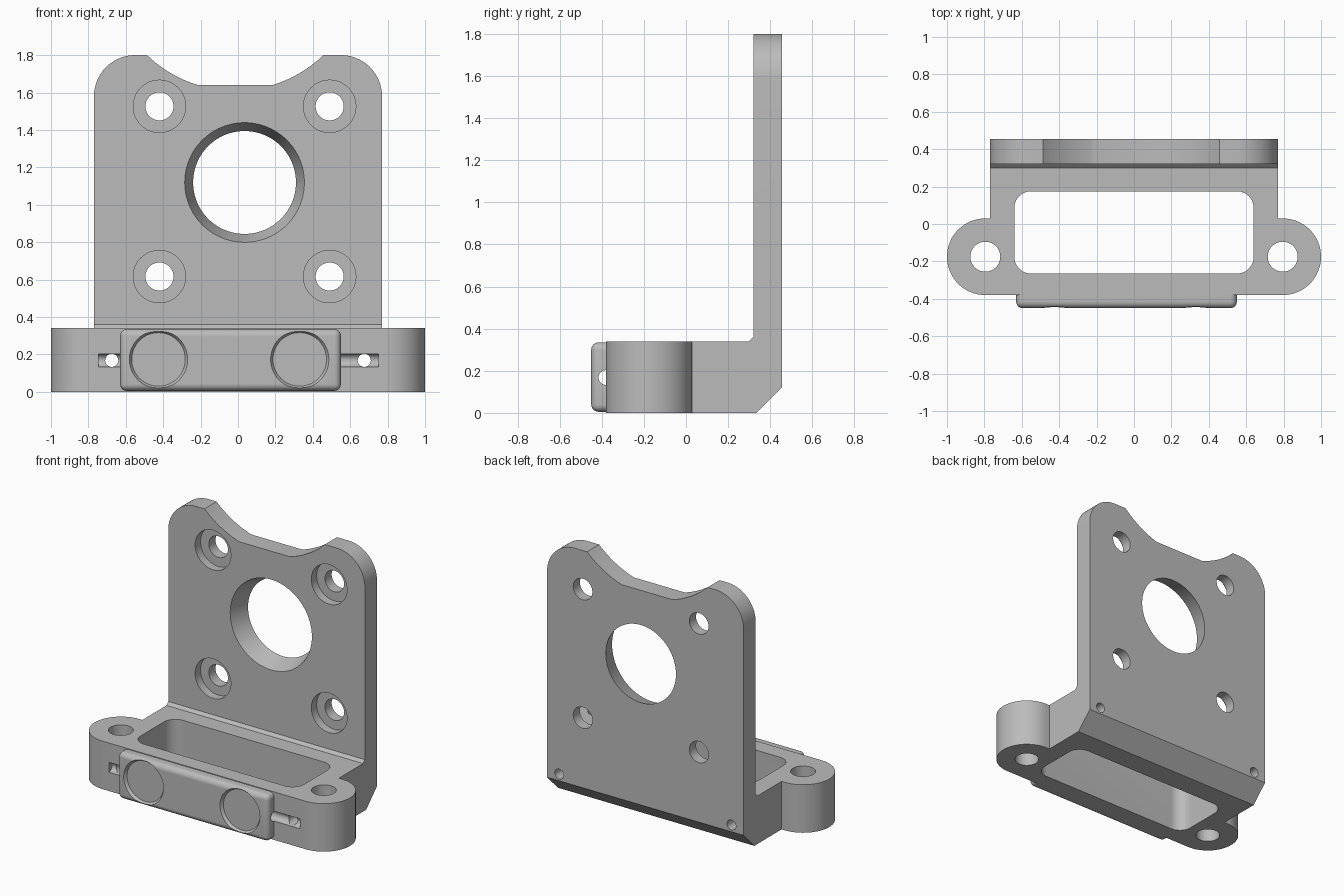
import bpy, bmesh, math
from mathutils import Matrix, Vector

if "Cube" in bpy.data.objects:
    bpy.data.objects.remove(bpy.data.objects["Cube"], do_unlink=True)

grey = bpy.data.materials.new("plain grey")
grey.use_nodes = True
colour = (0.5, 0.5, 0.5, 1)
grey.diffuse_color = colour
grey.node_tree.nodes["Principled BSDF"].inputs["Base Color"].default_value = colour


def finish(name, bm):
    bmesh.ops.recalc_face_normals(bm, faces=bm.faces)
    mesh = bpy.data.meshes.new(name)
    bm.to_mesh(mesh)
    bm.free()
    mesh.materials.append(grey)
    obj = bpy.data.objects.new(name, mesh)
    bpy.context.collection.objects.link(obj)
    return obj


def prism(name, outline, axis, lo, hi):
    """Extrude a 2D outline along an axis from lo to hi."""
    place = {"x": lambda a, b: (lo, a, b),
             "y": lambda a, b: (a, lo, b),
             "z": lambda a, b: (a, b, lo)}[axis]
    bm = bmesh.new()
    face = bm.faces.new([bm.verts.new(place(a, b)) for a, b in outline])
    new = bmesh.ops.extrude_face_region(bm, geom=[face])["geom"]
    step = Vector([hi - lo if axis == k else 0 for k in "xyz"])
    bmesh.ops.translate(bm, vec=step, verts=[v for v in new if isinstance(v, bmesh.types.BMVert)])
    return finish(name, bm)


def cone(name, axis, start, end, r1, r2, sides=64):
    """Round bar or cone between two points that lie along an axis."""
    start, end = Vector(start), Vector(end)
    bm = bmesh.new()
    turn = (end - start).to_track_quat("Z", "Y").to_matrix().to_4x4()
    bmesh.ops.create_cone(bm, cap_ends=True, segments=sides, radius1=r1, radius2=r2,
                          depth=(end - start).length,
                          matrix=Matrix.Translation((start + end) / 2) @ turn)
    return finish(name, bm)


def arc(cx, cy, r, a0, a1, n=16):
    return [(cx + r * math.cos(math.radians(a0 + (a1 - a0) * i / n)),
             cy + r * math.sin(math.radians(a0 + (a1 - a0) * i / n))) for i in range(n + 1)]


def combine(target, tool, operation):
    tool.hide_render = True
    mod = target.modifiers.new(operation, "BOOLEAN")
    mod.operation, mod.solver, mod.object = operation, "EXACT", tool
    bpy.context.view_layer.objects.active = target
    bpy.ops.object.modifier_apply(modifier=mod.name)
    bpy.data.objects.remove(tool, do_unlink=True)


# L-shaped body: base block and upright plate with chamfered heel
body = prism("motor_bracket", [(-.38, 0), (.335, 0), (.455, .12), (.455, 1.8), (.32, 1.8),
                               (.32, .36), (.30, .34), (-.38, .34)], "x", -.77, .77)

# Plate silhouette: rounded shoulders and a notch with curved sides
notch = (-.015, 2.29, .68)
silhouette = ([(-.77, -.1), (.77, -.1)] + arc(.55, 1.58, .22, 0, 90)
              + arc(*notch, -46.1, -73) + arc(*notch, -107, -133.9)
              + arc(-.55, 1.58, .22, 90, 180))
combine(body, prism("silhouette", silhouette, "y", -1, 1), "INTERSECT")

# Mounting ears
ears = arc(.795, -.175, .205, -90, 90, 32) + arc(-.795, -.175, .205, 90, 270, 32)
combine(body, prism("ears", ears, "z", 0, .34), "UNION")

# Rounded front pad
bm = bmesh.new()
bmesh.ops.create_cube(bm, size=1, matrix=Matrix.Translation((-.04, -.385, .17))
                      @ Matrix.Diagonal((1.18, .13, .33, 1)))
bmesh.ops.bevel(bm, geom=bm.edges[:], offset=.035, segments=6, profile=.5, affect="EDGES")
combine(body, finish("front_pad", bm), "UNION")

# Rectangular window through the base
window = (arc(.55, .085, .09, 0, 90) + arc(-.55, .085, .09, 90, 180)
          + arc(-.55, -.175, .09, 180, 270) + arc(.55, -.175, .09, 270, 360))
combine(body, prism("window", window, "z", -.2, .5), "DIFFERENCE")

# Ear holes and the long thin holes from front to back
for side in (-1, 1):
    combine(body, cone("ear_hole", "z", (side * .795, -.175, -.1), (side * .795, -.175, .5),
                       .08, .08), "DIFFERENCE")
    combine(body, cone("long_hole", "y", (side * .675, -.6, .168), (side * .675, .6, .168),
                       .035, .035, 32), "DIFFERENCE")

# Cross channel behind the pad
combine(body, cone("channel", "x", (-.745, -.38, .168), (.75, -.38, .168), .035, .035, 32),
        "DIFFERENCE")

# Round pad pockets with chamfered rims
for x in (-.425, .33):
    combine(body, cone("pocket", "y", (x, -.5, .173), (x, -.34, .173), .143, .143), "DIFFERENCE")
    combine(body, cone("rim", "y", (x, -.452, .173), (x, -.43, .173), .157, .143), "DIFFERENCE")

# Tapered central opening
combine(body, cone("opening", "y", (.035, .275, 1.119), (.035, .5, 1.119), .335, .26, 96),
        "DIFFERENCE")

# Four counterbored screw holes
for x in (-.42, .49):
    for z in (.616, 1.526):
        combine(body, cone("screw_hole", "y", (x, .2, z), (x, .6, z), .075, .075), "DIFFERENCE")
        combine(body, cone("counterbore", "y", (x, .2, z), (x, .38, z), .14, .14), "DIFFERENCE")

# Smooth the curved walls while keeping edges crisp
bpy.ops.object.select_all(action="DESELECT")
body.select_set(True)
bpy.context.view_layer.objects.active = body
bpy.ops.object.shade_smooth_by_angle(angle=math.radians(25))
